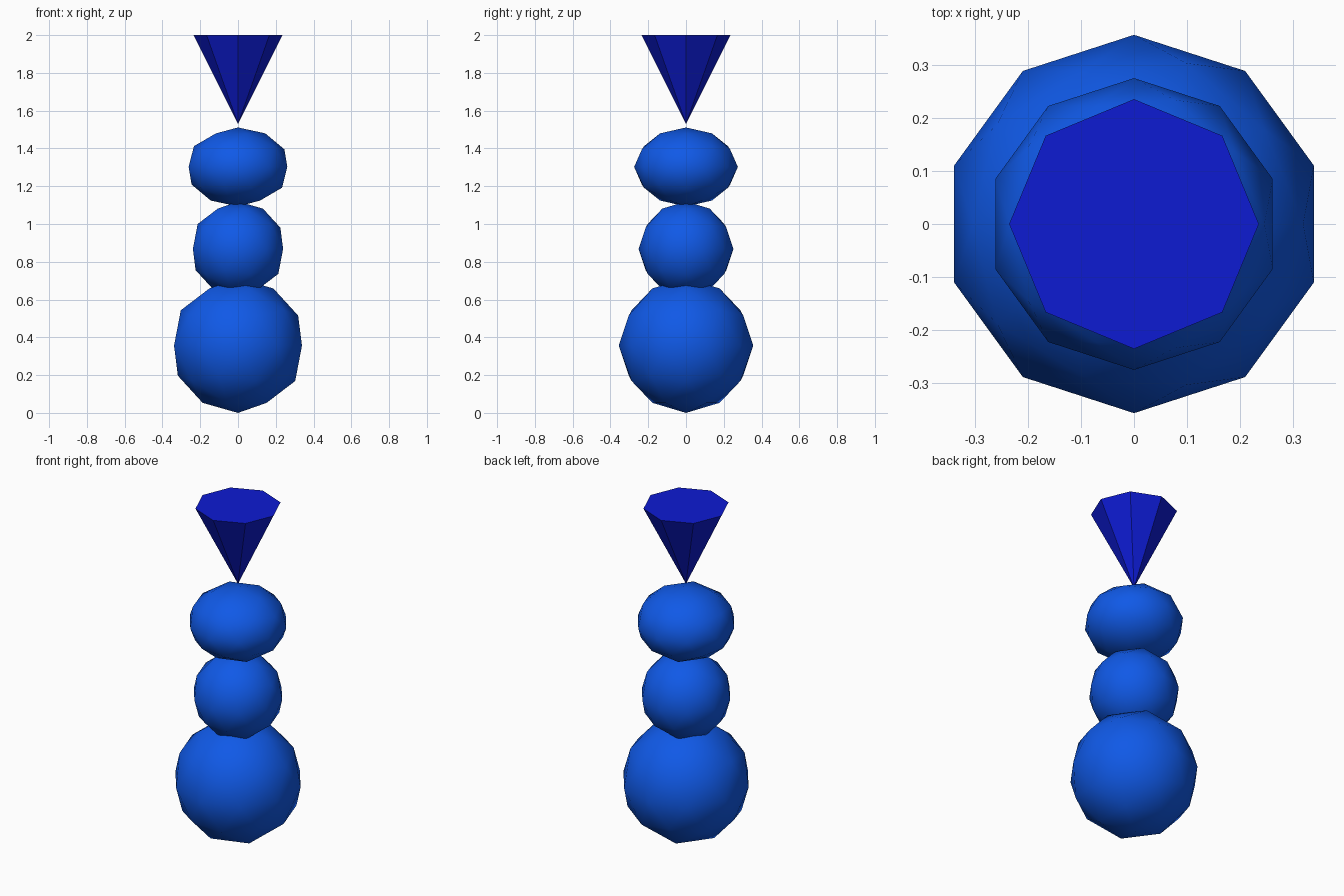
import bpy
import math

if "Cube" in bpy.data.objects:
    bpy.data.objects.remove(bpy.data.objects["Cube"])


def material(name, color):
    mat = bpy.data.materials.new(name)
    mat.diffuse_color = color
    mat.use_nodes = True
    mat.node_tree.nodes["Principled BSDF"].inputs["Base Color"].default_value = mat.diffuse_color
    return mat


body_blue = material("body_blue", (0.005, 0.1, 0.8, 1))
cone_blue = material("cone_blue", (0.004, 0.011, 0.65, 1))

# Stacked low-poly balls: name, centre height, horizontal radius, vertical radius
balls = [
    ("lower_ball", 0.356, 0.356, 0.356),
    ("middle_ball", 0.868, 0.251, 0.251),
    ("upper_ball", 1.302, 0.2745, 0.209),
]
for name, z, radius, height in balls:
    bpy.ops.mesh.primitive_ico_sphere_add(subdivisions=2, radius=1, location=(0, 0, z))
    ball = bpy.context.object
    ball.name = name
    ball.scale = (radius, radius, height)
    bpy.ops.object.transform_apply(location=False, rotation=False, scale=True)
    bpy.ops.object.shade_smooth()
    ball.data.materials.append(body_blue)

# Eight-sided inverted cone floating above the top ball
bpy.ops.mesh.primitive_cone_add(vertices=8, radius1=0, radius2=0.235, depth=0.47,
                                location=(0, 0, 1.765))
cone = bpy.context.object
cone.name = "top_cone"
cone.data.materials.append(cone_blue)
